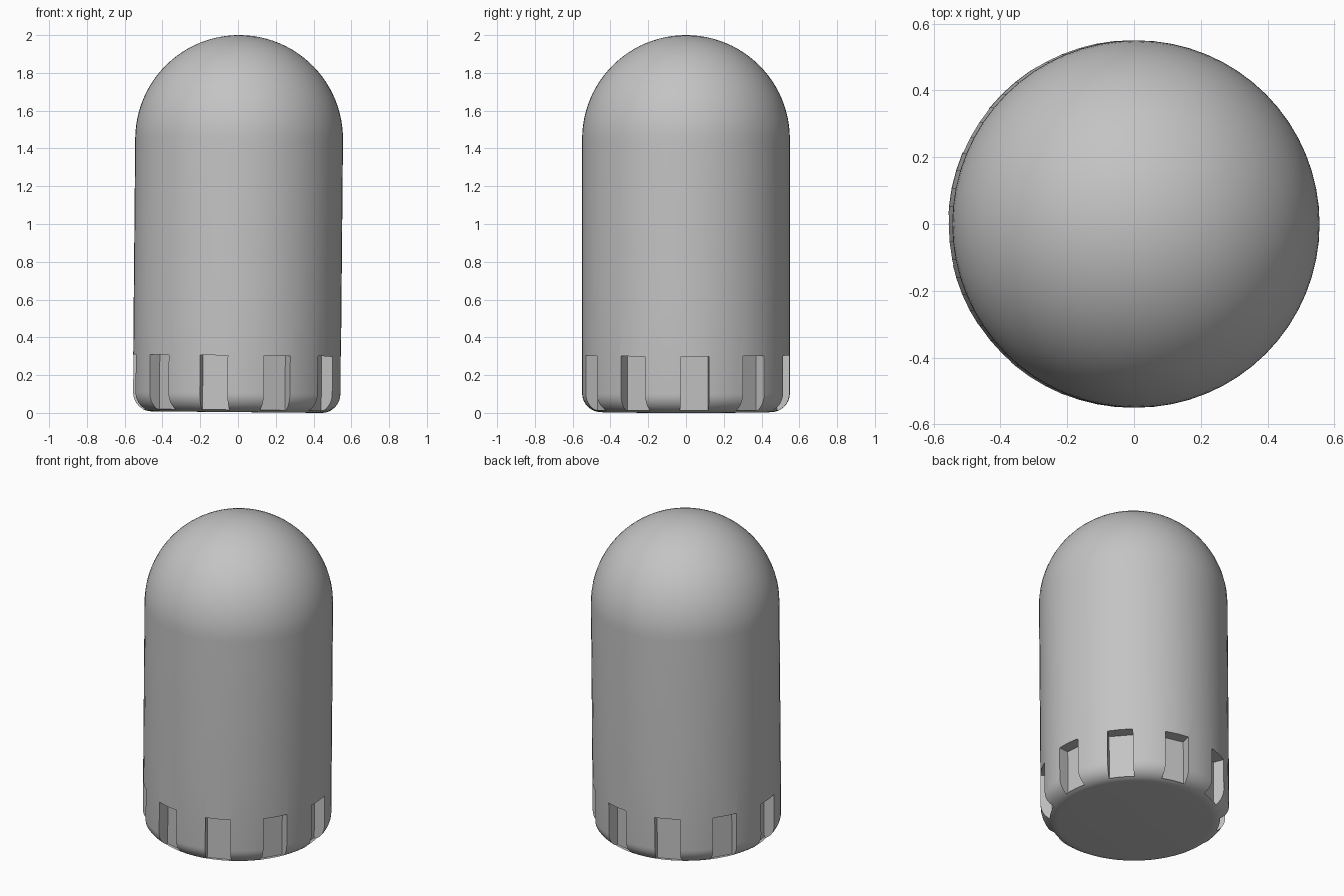
import bpy, bmesh
from math import sin, cos, pi, radians
from mathutils import Matrix, Vector

if "Cube" in bpy.data.objects:
    bpy.data.objects.remove(bpy.data.objects["Cube"])

R = 0.55          # body radius
TOP = 1.996       # height of the dome tip before leaning
SEAM = 0.54       # joint between base and shell
FILLET = 0.1      # rounding of the bottom rim
SIDES = 64
NOTCHES = 10
LEAN = Matrix.Translation((-0.0075, 0, 0.0041)) @ Matrix.Rotation(0.0092, 4, "Y")

grey = bpy.data.materials.new("plain grey")
grey.use_nodes = True
grey.diffuse_color = (0.55, 0.55, 0.55, 1)
grey.node_tree.nodes["Principled BSDF"].inputs["Base Color"].default_value = grey.diffuse_color


def add_object(name, bm):
    mesh = bpy.data.meshes.new(name)
    bmesh.ops.recalc_face_normals(bm, faces=bm.faces)
    bm.to_mesh(mesh)
    bm.free()
    mesh.materials.append(grey)
    obj = bpy.data.objects.new(name, mesh)
    bpy.context.collection.objects.link(obj)
    return obj


def revolve(name, profile):
    """Turn a (radius, height) profile around the z axis."""
    bm = bmesh.new()
    verts = [bm.verts.new((r, 0, z)) for r, z in profile]
    edges = [bm.edges.new(pair) for pair in zip(verts, verts[1:])]
    bmesh.ops.spin(bm, geom=verts + edges, cent=(0, 0, 0), axis=(0, 0, 1),
                   angle=2 * pi, steps=SIDES, use_merge=True)
    bmesh.ops.remove_doubles(bm, verts=bm.verts, dist=1e-5)
    return add_object(name, bm)


def arc(cr, cz, radius, start, end, steps):
    angles = [radians(start + (end - start) * i / steps) for i in range(steps + 1)]
    return [(max(0, cr + radius * cos(a)), cz + radius * sin(a)) for a in angles]


def make_active(obj):
    bpy.ops.object.select_all(action="DESELECT")
    obj.select_set(True)
    bpy.context.view_layer.objects.active = obj


# Domed shell
shell = revolve("domed_shell", [(R, SEAM)] + arc(0, TOP - R, R, 0, 90, 24))

# Base with a rounded bottom rim
rim = arc(R - FILLET, FILLET, FILLET, -90, 0, 10)
base = revolve("notched_base", [(0, 0)] + rim + [(R, SEAM), (0, SEAM)])

# Ring of block cutters for the notches
width, floor_r, low, high = 0.15, 0.477, 0.012, 0.3
bm = bmesh.new()
for i in range(NOTCHES):
    turn = Matrix.Rotation(radians(-13) + i * 2 * pi / NOTCHES, 4, "Z")
    centre = Matrix.Translation((0, -floor_r - 0.1, (low + high) / 2))
    size = Matrix.Diagonal((width, 0.2, high - low, 1))
    bmesh.ops.create_cube(bm, size=1, matrix=turn @ centre @ size)
cutter = add_object("notch_cutter", bm)
cutter.hide_render = True

cut = base.modifiers.new("notches", "BOOLEAN")
cut.operation = "DIFFERENCE"
cut.solver = "EXACT"
cut.object = cutter
make_active(base)
bpy.ops.object.modifier_apply(modifier=cut.name)
bpy.data.objects.remove(cutter)

# Shading and the slight lean of the whole body
for obj in (shell, base):
    make_active(obj)
    bpy.ops.object.shade_smooth_by_angle(angle=radians(30))
    obj.matrix_world = LEAN
